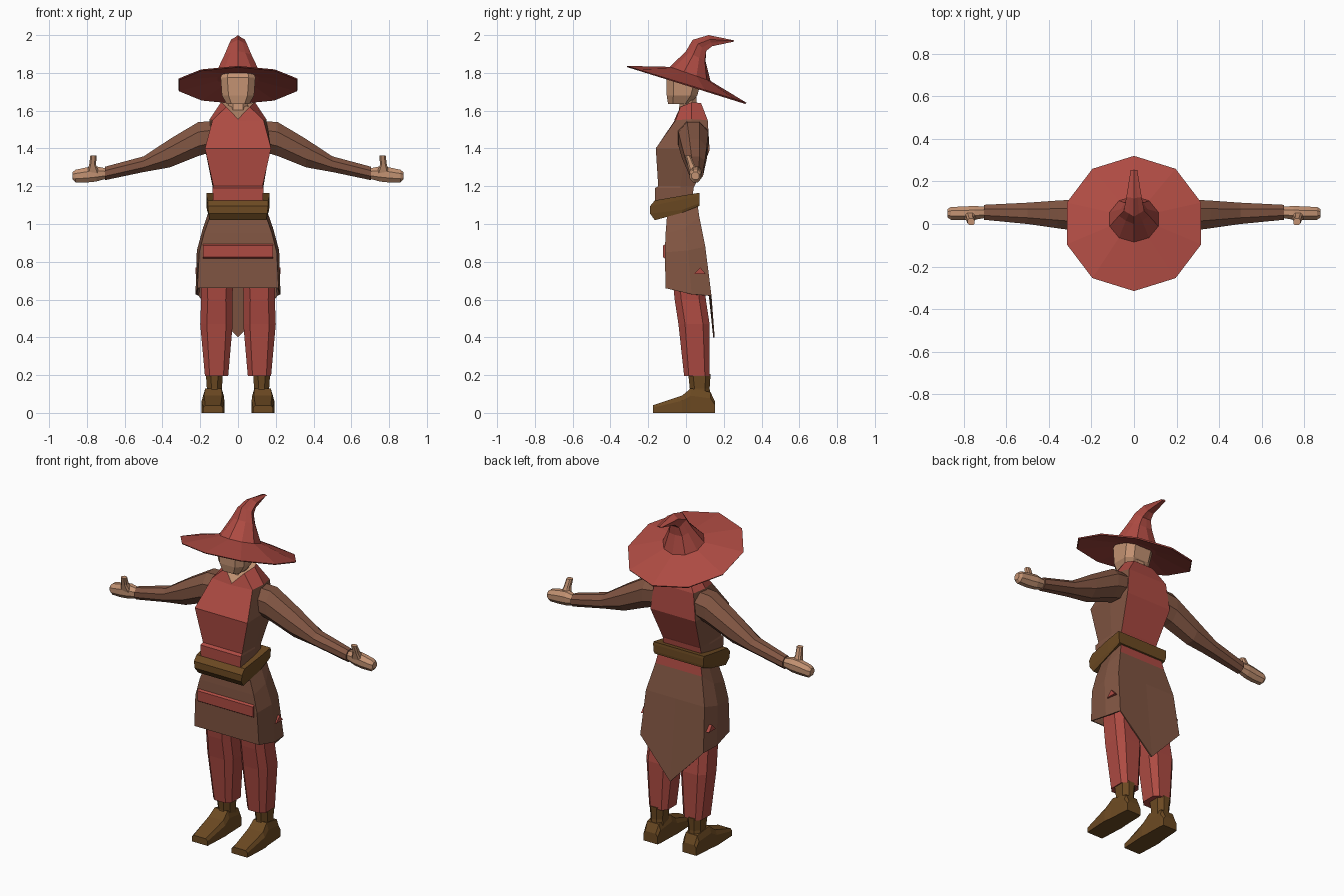
import bpy, bmesh, math
from mathutils import Vector


def material(name, rgb):
    m = bpy.data.materials.new(name)
    m.diffuse_color = (*rgb, 1)
    return m


RED = material("red cloth", (0.42, 0.07, 0.055))
BROWN = material("brown cloth", (0.22, 0.092, 0.055))
SKIN = material("skin", (0.55, 0.29, 0.17))
LEATHER = material("leather", (0.15, 0.068, 0.016))


def loft(name, rings, mats, rule=None, caps=(True, True), side=1):
    """Skin a list of equal-length rings; rule(face) picks a material index."""
    bm = bmesh.new()
    vs = [[bm.verts.new((p[0] * side, p[1], p[2])) for p in r] for r in rings]
    n = len(rings[0])
    for a, b in zip(vs, vs[1:]):
        for i in range(n):
            j = (i + 1) % n
            bm.faces.new((a[i], a[j], b[j], b[i]))
    if caps[0]:
        bm.faces.new(vs[0])
    if caps[1]:
        bm.faces.new(vs[-1])
    bmesh.ops.recalc_face_normals(bm, faces=bm.faces)
    bm.normal_update()
    if rule:
        for f in bm.faces:
            f.material_index = rule(f)
    me = bpy.data.meshes.new(name)
    bm.to_mesh(me)
    bm.free()
    for m in mats:
        me.materials.append(m)
    ob = bpy.data.objects.new(name, me)
    bpy.context.collection.objects.link(ob)
    return ob


def body_ring(f, s, b, fc=None, bc=None):
    """Symmetric 8-point ring from front corner, side and back corner."""
    fc = fc or (0, f[1], f[2])
    bc = bc or (0, b[1], b[2])
    m = [(-p[0], p[1], p[2]) for p in (b, s, f)]
    return [fc, f, s, b, bc] + m


def box_ring(x0, x1, y0, y1, z, c=0.025):
    return [(x0 + c, y0, z), (x1 - c, y0, z), (x1, y0 + c, z), (x1, y1 - c, z),
            (x1 - c, y1, z), (x0 + c, y1, z), (x0, y1 - c, z), (x0, y0 + c, z)]


def limb_ring(x, top, bot, y0, y1):
    k = 1 / math.cos(math.pi / 8)
    out = []
    for i in range(8):
        a = math.pi / 8 + i * math.pi / 4
        out.append((x, (y0 + y1) / 2 + (y1 - y0) / 2 * k * math.cos(a),
                    (top + bot) / 2 + (top - bot) / 2 * k * math.sin(a)))
    return out


def hat_ring(f, b, rx, fold=0.0, n=10):
    """Tilted ring spanning front and back points given as (y, z)."""
    f, b = Vector(f), Vector(b)
    out = []
    for i in range(n):
        a = 2 * math.pi * i / n
        k = 1 - fold * (i % 2)
        p = (f + b) / 2 + (f - b) / 2 * math.cos(a) * k
        out.append((rx * math.sin(a) * k, p[0], p[1]))
    return out


# Hat: underside, brim and bent, creased crown
loft("hat", [
    hat_ring((-0.08, 1.80), (0.12, 1.735), 0.115),
    hat_ring((-0.31, 1.83), (0.315, 1.635), 0.327),
    hat_ring((-0.315, 1.837), (0.32, 1.642), 0.332),
    hat_ring((-0.085, 1.832), (0.13, 1.757), 0.12),
    hat_ring((0.0, 1.915), (0.11, 1.86), 0.075, 0.12),
    hat_ring((0.035, 1.975), (0.115, 1.91), 0.05, 0.2),
    hat_ring((0.12, 2.0), (0.14, 1.935), 0.038, 0.25),
    hat_ring((0.255, 1.972), (0.25, 1.964), 0.016, 0.2)], [RED])

# Head and neck
loft("head", [
    box_ring(-0.06, 0.06, -0.095, 0.02, 1.635),
    box_ring(-0.085, 0.085, -0.102, 0.06, 1.68, 0.035),
    box_ring(-0.092, 0.092, -0.102, 0.085, 1.775, 0.035),
    box_ring(-0.08, 0.08, -0.07, 0.085, 1.82, 0.03)], [SKIN])
loft("neck", [
    box_ring(-0.055, 0.055, -0.045, 0.06, 1.53),
    box_ring(-0.05, 0.05, -0.03, 0.055, 1.68)], [SKIN])

# Tunic: red front, back and shoulders, brown flanks, skin inside the neckline
loft("tunic", [
    body_ring((0.13, -0.165, 1.09), (0.13, -0.03, 1.09), (0.125, 0.03, 1.09)),
    body_ring((0.135, -0.165, 1.19), (0.135, -0.03, 1.19), (0.125, 0.04, 1.19)),
    body_ring((0.13, -0.147, 1.20), (0.135, -0.03, 1.20), (0.125, 0.045, 1.20)),
    body_ring((0.175, -0.16, 1.40), (0.17, 0.0, 1.40), (0.15, 0.125, 1.39)),
    body_ring((0.135, -0.055, 1.55), (0.15, 0.03, 1.555), (0.13, 0.115, 1.55),
              fc=(0, -0.062, 1.545)),
    body_ring((0.062, -0.03, 1.62), (0.09, 0.03, 1.645), (0.065, 0.08, 1.64),
              fc=(0, -0.06, 1.555))], [RED, BROWN, SKIN],
    lambda f: 2 if len(f.verts) == 8 and f.normal.z > 0 else
    int(abs(f.normal.x) > 0.6 and f.calc_center_median().z < 1.54))

# Belt, higher at the back and bulging at the front
loft("belt", [
    body_ring((0.15, -0.165, 1.02), (0.16, -0.02, 1.06), (0.16, 0.07, 1.095)),
    body_ring((0.155, -0.19, 1.055), (0.165, -0.02, 1.075), (0.165, 0.072, 1.11)),
    body_ring((0.16, -0.19, 1.095), (0.168, -0.02, 1.13), (0.168, 0.072, 1.15)),
    body_ring((0.16, -0.165, 1.125), (0.168, -0.02, 1.15), (0.168, 0.07, 1.165))],
    [LEATHER])

# Skirt with a pointed tail; a red band shows under the belt at the back
skirt = loft("skirt", [
    body_ring((0.145, -0.10, 1.05), (0.15, 0.0, 1.08), (0.14, 0.06, 1.11)),
    body_ring((0.18, -0.108, 0.95), (0.185, 0.0, 0.98), (0.155, 0.07, 1.04)),
    body_ring((0.205, -0.112, 0.85), (0.218, 0.01, 0.86), (0.195, 0.102, 0.88)),
    body_ring((0.215, -0.108, 0.66), (0.225, 0.03, 0.628), (0.21, 0.135, 0.62),
              bc=(0, 0.152, 0.40))], [BROWN, RED],
    lambda f: int(f.normal.y > 0.6 and f.calc_center_median().z > 1.05),
    caps=(True, False))
sol = skirt.modifiers.new("thickness", "SOLIDIFY")
sol.thickness = 0.008

for s, tag in ((1, "left"), (-1, "right")):
    # Red roll across the front of the skirt
    loft(tag + "_front_roll", [
        [(x, -0.10, 0.81), (x, -0.122, 0.825), (x, -0.122, 0.885), (x, -0.10, 0.90)]
        for x in (0.0, 0.185)], [RED], side=s)
    # Small red patch on the side of the skirt
    loft(tag + "_side_patch", [
        [(x, 0.04, 0.735), (x, 0.105, 0.735), (x, 0.075, 0.77)]
        for x in (0.20, 0.226)], [RED], side=s)
    # Trouser leg
    loft(tag + "_leg", [
        box_ring(0.052, 0.175, -0.01, 0.125, 0.195),
        box_ring(0.028, 0.20, -0.04, 0.125, 0.47, 0.035),
        box_ring(0.03, 0.195, -0.06, 0.105, 0.60, 0.035),
        box_ring(0.02, 0.20, -0.08, 0.09, 0.80, 0.035)], [RED], side=s)
    # Boot shaft and foot
    loft(tag + "_boot_shaft", [
        box_ring(0.08, 0.17, 0.01, 0.13, 0.08),
        box_ring(0.085, 0.165, 0.02, 0.125, 0.13),
        box_ring(0.08, 0.17, 0.012, 0.13, 0.205)], [LEATHER], side=s)
    loft(tag + "_boot_foot", [
        [(x0, y, 0), (x1, y, 0), (x1, y, z * 0.7), (x1 - 0.012, y, z),
         (x0 + 0.012, y, z), (x0, y, z * 0.7)]
        for y, x0, x1, z in ((-0.175, 0.08, 0.185, 0.04), (-0.02, 0.072, 0.192, 0.092),
                             (0.025, 0.075, 0.185, 0.13), (0.13, 0.078, 0.178, 0.11),
                             (0.153, 0.083, 0.175, 0.06))], [LEATHER], side=s)
    # Sleeve
    loft(tag + "_sleeve", [
        limb_ring(0.11, 1.545, 1.39, -0.045, 0.115),
        limb_ring(0.21, 1.54, 1.36, -0.04, 0.118),
        limb_ring(0.36, 1.45, 1.30, -0.02, 0.11),
        limb_ring(0.50, 1.358, 1.275, 0.0, 0.10),
        limb_ring(0.705, 1.303, 1.232, 0.02, 0.09)], [BROWN], side=s)
    # Hand and upright thumb
    loft(tag + "_hand", [
        limb_ring(0.69, 1.293, 1.242, 0.03, 0.08),
        limb_ring(0.75, 1.305, 1.225, 0.02, 0.085),
        limb_ring(0.80, 1.30, 1.22, 0.018, 0.082),
        limb_ring(0.86, 1.287, 1.22, 0.02, 0.08),
        limb_ring(0.875, 1.275, 1.235, 0.03, 0.07)], [SKIN], side=s)
    loft(tag + "_thumb", [
        box_ring(0.735, 0.80, 0.02, 0.07, 1.27, 0.01),
        box_ring(0.752, 0.788, 0.008, 0.045, 1.315, 0.008),
        box_ring(0.748, 0.782, -0.005, 0.025, 1.362, 0.008)], [SKIN], side=s)
